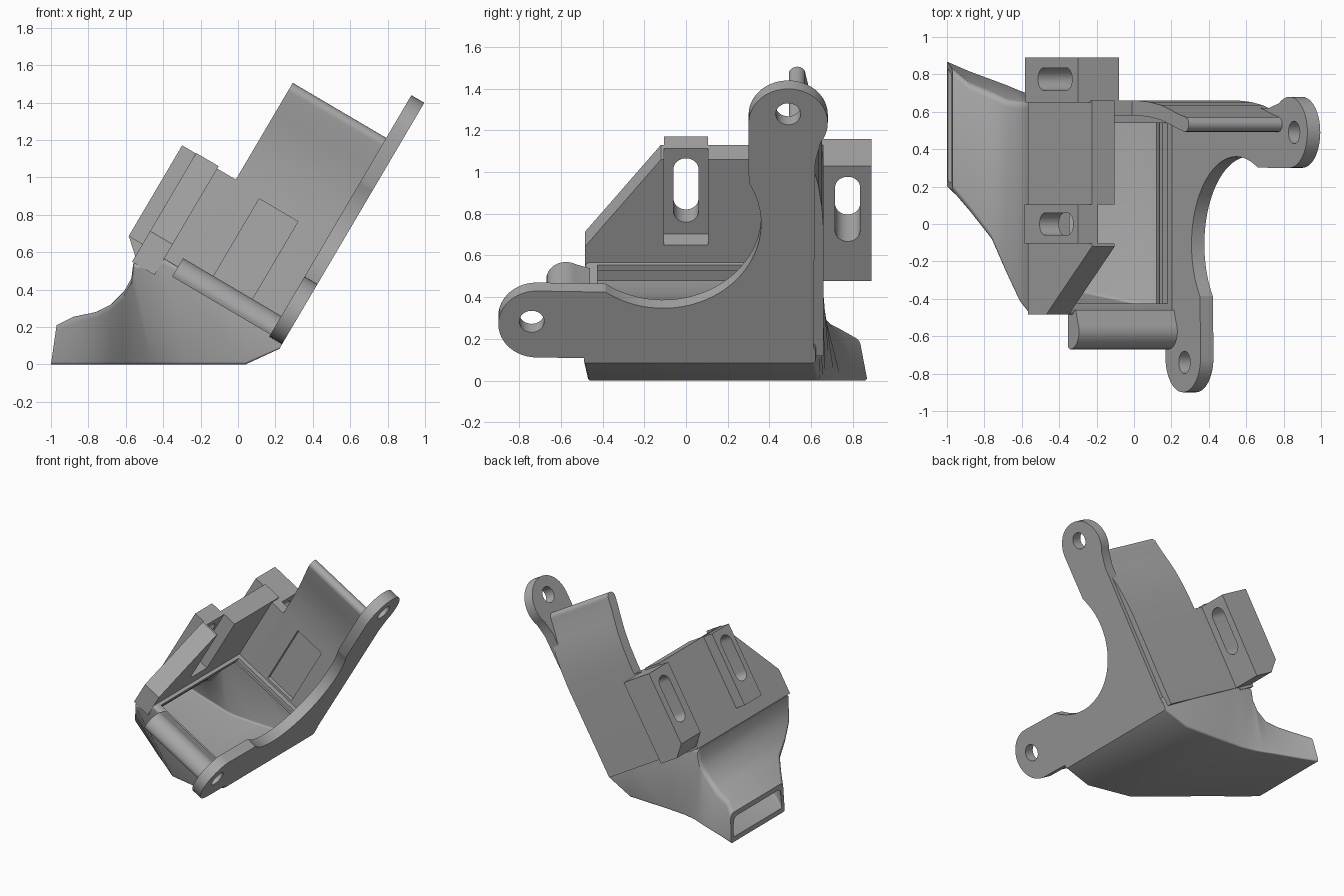
import bpy, bmesh, math
from mathutils import Vector

cube = bpy.data.objects.get("Cube")
if cube:
    bpy.data.objects.remove(cube, do_unlink=True)

grey = bpy.data.materials.new("plain_grey")
grey.use_nodes = True
grey.diffuse_color = (0.4, 0.4, 0.4, 1)
grey.node_tree.nodes["Principled BSDF"].inputs["Base Color"].default_value = (0.4, 0.4, 0.4, 1)

# Tilted frame: s runs up the slope, t runs inward from the flange face
TILT = math.radians(59.5)
ORIGIN = Vector((0.222, 0, 0.085))
UP = Vector((math.cos(TILT), 0, math.sin(TILT)))
IN = Vector((-math.sin(TILT), 0, math.cos(TILT)))


def face_frame(y, s, t):
    return ORIGIN + UP * s + IN * t + Vector((0, y, 0))


def side_frame(t, s, y):
    return face_frame(y, s, t)


def skin(name, rings):
    """Join matching rings into a closed, capped solid."""
    bm = bmesh.new()
    loops = [[bm.verts.new(p) for p in ring] for ring in rings]
    n = len(loops[0])
    for a, b in zip(loops, loops[1:]):
        for i in range(n):
            j = (i + 1) % n
            bm.faces.new((a[i], a[j], b[j], b[i]))
    bm.faces.new(loops[0])
    bm.faces.new(loops[-1])
    bmesh.ops.recalc_face_normals(bm, faces=bm.faces)
    mesh = bpy.data.meshes.new(name)
    bm.to_mesh(mesh)
    bm.free()
    mesh.materials.append(grey)
    obj = bpy.data.objects.new(name, mesh)
    bpy.context.collection.objects.link(obj)
    return obj


def prism(name, pts, lo, hi, frame=face_frame):
    return skin(name, [[frame(a, b, c) for a, b in pts] for c in (lo, hi)])


def rect(a0, a1, b0, b1):
    return [(a0, b0), (a1, b0), (a1, b1), (a0, b1)]


def arc(cy, cs, r, start, end, n=24):
    angles = [math.radians(start + (end - start) * i / n) for i in range(n + 1)]
    return [(cy + r * math.cos(a), cs + r * math.sin(a)) for a in angles]


def slot(y, s0, s1, r):
    return arc(y, s1 - r, r, 0, 180) + arc(y, s0 + r, r, 180, 360)


def activate(obj):
    bpy.ops.object.select_all(action='DESELECT')
    obj.select_set(True)
    bpy.context.view_layer.objects.active = obj


def cut(obj, cutter):
    cutter.hide_render = True
    mod = obj.modifiers.new("cut", 'BOOLEAN')
    mod.operation = 'DIFFERENCE'
    mod.solver = 'EXACT'
    mod.object = cutter
    activate(obj)
    bpy.ops.object.modifier_apply(modifier=mod.name)
    bpy.data.objects.remove(cutter, do_unlink=True)


def smooth(obj, angle=32):
    activate(obj)
    bpy.ops.object.shade_smooth_by_angle(angle=math.radians(angle))


# Mounting flange with two lugs and a round fan cut-out
outline = [(0.61, 0.01), (0.62, 1.12)]
outline += arc(0.49, 1.335, 0.19, -35, 180)
outline += arc(-0.11, 0.774, 0.47, 29, -126, 40)
outline += arc(-0.715, 0.215, 0.185, 90, 270)
flange = prism("mounting_flange", outline, 0, 0.08)
for y, s in ((-0.74, 0.23), (0.49, 1.385)):
    cut(flange, prism("hole_cutter", arc(y, s, 0.06, 0, 345, 23), -0.1, 0.2))
smooth(flange)


# Duct: each section is bottom x, z, y limits, then top x, z, y limits
SECTIONS = [
    (-1.0, 0, 0.20, 0.87, -0.97, 0.21, 0.18, 0.83),
    (-0.88, 0, 0.09, 0.82, -0.88, 0.255, 0.07, 0.75),
    (-0.76, 0, 0.0, 0.775, -0.76, 0.28, -0.09, 0.70),
    (-0.68, 0, -0.07, 0.745, -0.68, 0.32, -0.28, 0.66),
    (-0.61, 0, -0.13, 0.715, -0.61, 0.39, -0.43, 0.65),
    (-0.56, 0, -0.18, 0.695, -0.57, 0.46, -0.48, 0.65),
    (-0.46, 0, -0.26, 0.67, -0.56, 0.54, -0.49, 0.65),
    (-0.29, 0, -0.40, 0.655, -0.40, 0.57, -0.49, 0.65),
    (0.04, 0, -0.47, 0.64, 0.04, 0.31, -0.49, 0.65),
    (0.222, 0.084, -0.49, 0.62, 0.272, 0.172, -0.49, 0.62),
]


def duct_ring(section, wall=0.0):
    xb, zb, yb0, yb1, xt, zt, yt0, yt1 = section
    low, high = Vector((xb, 0, zb + wall)), Vector((xt, 0, zt - wall))
    h = (high - low).length
    big, small = 0.035, 0.015
    ring = []
    for side, r, up, a in ((1, big, 1, 0), (-1, big, 1, 90),
                           (-1, small, 0, 180), (1, small, 0, 270)):
        for dy, d in arc(-side * r, h - r if up else r, r, a, a + 90, 4):
            f = d / h
            edge = yb1 + (yt1 - yb1) * f if side > 0 else yb0 + (yt0 - yb0) * f
            ring.append(low.lerp(high, f) + Vector((0, edge + dy - side * wall, 0)))
    return ring


duct = skin("air_duct", [duct_ring(s) for s in SECTIONS])
inner = [duct_ring(s, 0.035) for s in SECTIONS[:-1]]
inner.insert(0, [p + Vector((-0.1, 0, 0)) for p in inner[0]])
inner.append(duct_ring((0.12, 0.035, -0.48, 0.63, 0.14, 0.25, -0.48, 0.63), 0.035))
cut(duct, skin("duct_cavity", inner))
cut(duct, prism("inlet_cutter", rect(-0.425, 0.54, 0.05, 0.3), 0.11, 0.75))
smooth(duct)

# Tall side wall whose top curls inward to a rounded lip
path = [(0.62, 0.02), (0.62, 0.72), (0.612, 0.85), (0.595, 0.97),
        (0.57, 1.07), (0.548, 1.15), (0.535, 1.21)]
half = 0.04
left_side = [(y - half, s) for y, s in path]
right_side = [(y + half, s) for y, s in path]
wall_profile = right_side + arc(0.533, 1.22, half, 0, 180, 10) + left_side[::-1]
wall = prism("curled_side_wall", wall_profile, 0.03, 0.66)
cut(wall, prism("recess_cutter", rect(0.26, 0.5, 0.12, 0.635), 0.5, 0.61, side_frame))
smooth(wall)
prism("wall_return", rect(0.58, 0.66, 0.02, 0.66), 0.64, 0.9)

# Rounded lip beside the lower lug
lip_profile = [(-0.46, 0.04), (-0.46, 0.12)] + arc(-0.575, 0.06, 0.095, 60, 180, 14) + [(-0.66, 0.04)]
smooth(prism("lower_lip", lip_profile, 0.06, 0.69))

# Back plate with a clipped corner, pocket and slotted boss
plate = prism("back_plate", [(-0.485, 0.0), (0.66, 0.0), (0.66, 0.675),
                             (-0.12, 0.675), (-0.485, 0.19)], 0.775, 0.915)
boss = prism("slotted_boss", rect(-0.105, 0.105, 0.108, 0.672), 0.88, 1.0)
cut(plate, prism("pocket_cutter", rect(-0.105, 0.105, 0.2, 0.8), 0.7, 0.88))
for part in (plate, boss):
    cut(part, prism("slot_cutter", slot(0, 0.265, 0.62, 0.06), 0.6, 1.2))
    smooth(part)

# Outer slotted block with a chamfered lower corner
block = prism("outer_slotted_block", [(0.74, 0.02), (0.9, 0.02), (0.995, 0.105),
                                      (0.995, 0.66), (0.74, 0.66)], 0.65, 0.89, side_frame)
cut(block, prism("slot_cutter", slot(0.775, 0.24, 0.6, 0.06), 0.6, 1.2))
smooth(block)
